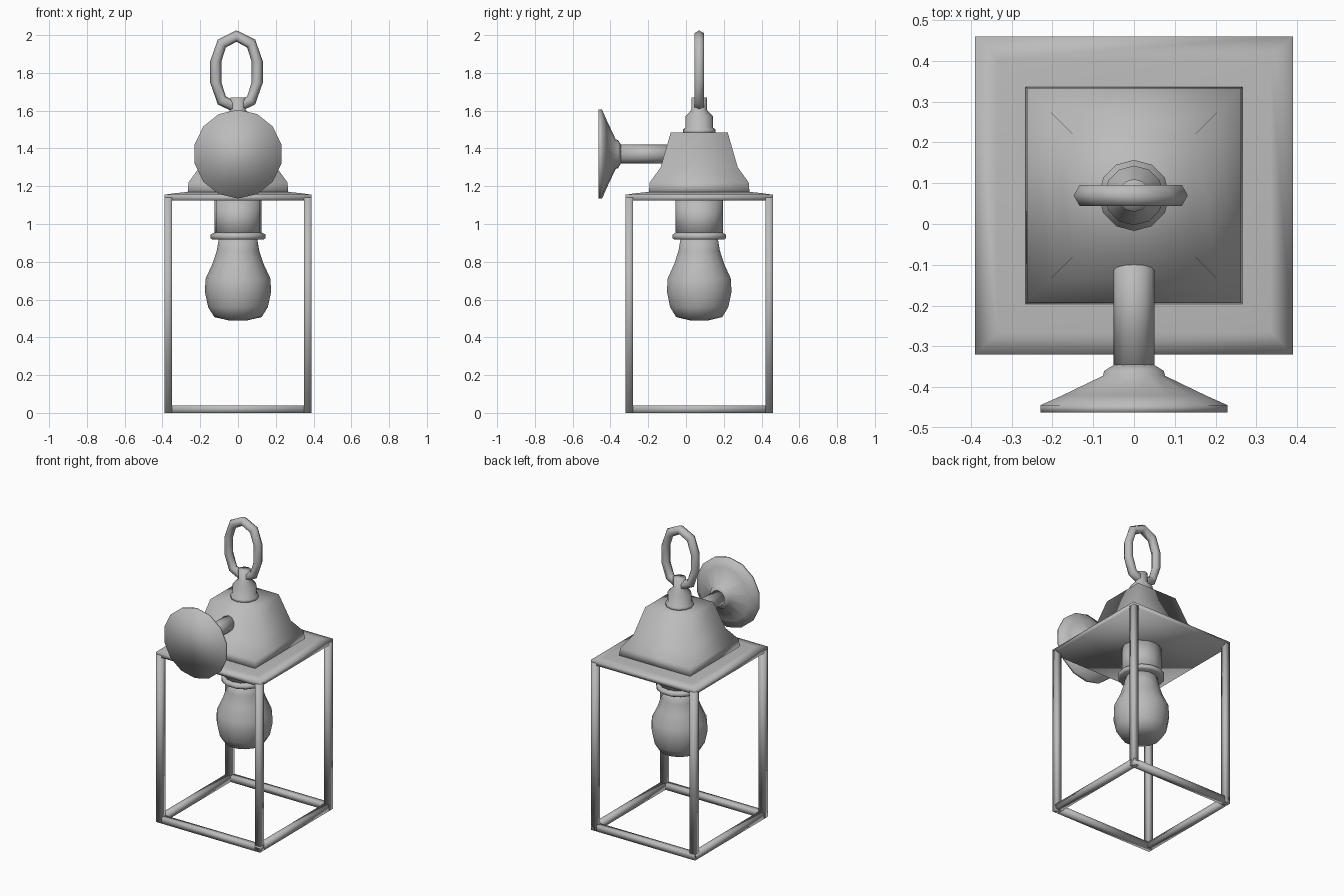
import bpy, bmesh
from math import sin, cos, pi, sqrt
from mathutils import Vector, Matrix

cube = bpy.data.objects.get("Cube")
if cube:
    bpy.data.objects.remove(cube, do_unlink=True)

CY = 0.07      # lantern axis in y
HALF = 0.39    # half width of the lantern

metal = bpy.data.materials.new("grey_metal")
metal.use_nodes = True
GREY = (0.5, 0.5, 0.5, 1)
metal.diffuse_color = GREY
metal.node_tree.nodes["Principled BSDF"].inputs["Base Color"].default_value = GREY


def finish(name, bm, matrix):
    """Turn a bmesh into a smooth shaded object."""
    bmesh.ops.recalc_face_normals(bm, faces=bm.faces)
    bm.transform(matrix)
    for f in bm.faces:
        f.smooth = True
    mesh = bpy.data.meshes.new(name)
    bm.to_mesh(mesh)
    bm.free()
    mesh.materials.append(metal)
    obj = bpy.data.objects.new(name, mesh)
    bpy.context.collection.objects.link(obj)
    return obj


def skin(bm, rings, closed=False):
    """Bridge successive rings of vertices, capping the ends if open."""
    n = len(rings[0])
    for i in range(len(rings) if closed else len(rings) - 1):
        a, b = rings[i], rings[(i + 1) % len(rings)]
        for j in range(n):
            k = (j + 1) % n
            bm.faces.new((a[j], a[k], b[k], b[j]))
    if not closed:
        bm.faces.new(rings[0])
        bm.faces.new(rings[-1])


def lathe(name, profile, sides, matrix=Matrix.Translation((0, CY, 0)), scale=1, turn=0):
    """Revolve (radius, height) points around the local z axis."""
    bm = bmesh.new()
    rings = []
    for r, z in profile:
        angles = [2 * pi * j / sides + turn for j in range(sides)]
        rings.append([bm.verts.new((r * scale * cos(a), r * scale * sin(a), z)) for a in angles])
    skin(bm, rings)
    return finish(name, bm, matrix)


def square(name, profile):
    """Square stack from (half width, height) points."""
    return lathe(name, profile, 4, scale=sqrt(2), turn=pi / 4)


def bar(name, centre, size):
    bm = bmesh.new()
    bmesh.ops.create_cube(bm, size=1)
    return finish(name, bm, Matrix.Translation(centre) @ Matrix.Diagonal((*size, 1)))


# Open frame: four posts and a bottom square
T = 0.04
E = HALF - T / 2
for side, sx in (("right", -1), ("left", 1)):
    for end, sy in (("front", -1), ("back", 1)):
        bar(f"{end}_{side}_post", (sx * E, CY + sy * E, 0.57), (T, T, 1.14))
    bar(f"{side}_bottom_rail", (sx * E, CY, T / 2), (T, 2 * HALF, T))
for end, sy in (("front", -1), ("back", 1)):
    bar(f"{end}_bottom_rail", (0, CY + sy * E, T / 2), (2 * HALF, T, T))

# Roof slab and hood
square("roof_slab", [(HALF, 1.125), (HALF, 1.155), (0.335, 1.163), (0.265, 1.17)])
square("hood", [(0.267, 1.16), (0.262, 1.22), (0.204, 1.3), (0.151, 1.484)])

# Socket and bulb
lathe("socket", [(0.125, 0.93), (0.125, 1.13)], 16)
lathe("socket_collar", [(0.135, 0.918), (0.145, 0.925), (0.145, 0.945), (0.125, 0.955)], 14)
lathe("bulb", [(0.05, 0.49), (0.125, 0.507), (0.158, 0.56), (0.175, 0.64), (0.172, 0.71),
               (0.135, 0.79), (0.112, 0.86), (0.1, 0.93)], 14)

# Finial on the hood
lathe("finial", [(0.087, 1.48), (0.087, 1.5), (0.073, 1.51), (0.073, 1.57),
                 (0.04, 1.605), (0.04, 1.67)], 12)

# Hanging link: hexagonal tube along a rounded loop
bm = bmesh.new()
rings = []
ARC, TUBE, SPAN = 0.11, 0.03, 0.055
for i in range(10):
    top = i < 5
    a = pi * (i if top else i - 1) / 4
    out = Vector((cos(a), 0, sin(a)))
    mid = Vector((0, 0, 1.805 + (SPAN if top else -SPAN))) + Vector((ARC * out.x, 0, 0.135 * out.z))
    rings.append([bm.verts.new(mid + out * TUBE * cos(b) + Vector((0, TUBE * sin(b), 0)))
                  for b in (pi * j / 3 for j in range(6))])
skin(bm, rings, closed=True)
finish("hanging_link", bm, Matrix.Translation((-0.008, CY, 0)))

# Wall mount: local z points along +y
mount = Matrix.Translation((0, 0, 1.37)) @ Matrix.Rotation(-pi / 2, 4, "X")
lathe("wall_plate", [(0.235, -0.462), (0.235, -0.444), (0.18, -0.42), (0.078, -0.372),
                     (0.075, -0.36), (0.05, -0.345)], 14, mount, turn=pi / 14)
lathe("mount_arm", [(0.05, -0.36), (0.05, -0.05)], 12, mount)
